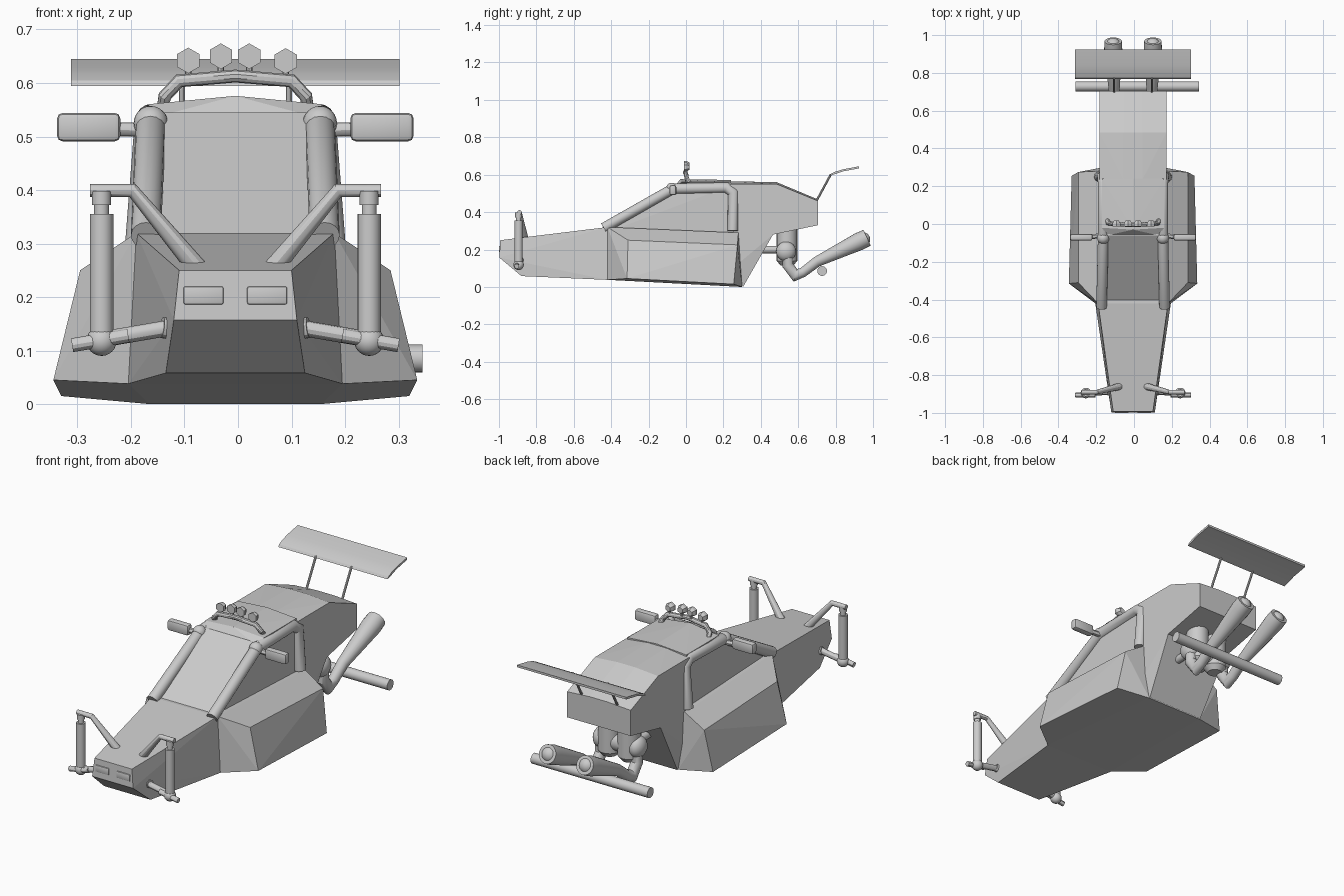
import bpy, bmesh
from mathutils import Vector

if "Cube" in bpy.data.objects:
    bpy.data.objects.remove(bpy.data.objects["Cube"])

X0 = -0.005  # the cross shaft sticks out on one side, so the body sits slightly off centre


def finish(name, bm, smooth=False):
    bmesh.ops.recalc_face_normals(bm, faces=bm.faces)
    bmesh.ops.translate(bm, verts=bm.verts, vec=(X0, 0, 0))
    me = bpy.data.meshes.new(name)
    bm.to_mesh(me)
    bm.free()
    ob = bpy.data.objects.new(name, me)
    bpy.context.collection.objects.link(ob)
    if smooth:
        bpy.ops.object.select_all(action='DESELECT')
        ob.select_set(True)
        bpy.context.view_layer.objects.active = ob
        bpy.ops.object.shade_smooth_by_angle()
    return ob


def hull(name, pts, mirror=True):
    """Flat-sided convex panel body from a few corner points."""
    bm = bmesh.new()
    for x, y, z in pts:
        bm.verts.new((x, y, z))
        if mirror and x:
            bm.verts.new((-x, y, z))
    r = bmesh.ops.convex_hull(bm, input=bm.verts)
    loose = [v for v in bm.verts if not v.link_faces]
    bmesh.ops.delete(bm, geom=loose, context='VERTS')
    bmesh.ops.dissolve_limit(bm, angle_limit=0.02, verts=bm.verts, edges=bm.edges)
    return finish(name, bm)


def box(name, lo, hi, bevel=0.0):
    bm = bmesh.new()
    bmesh.ops.create_cube(bm, size=1)
    for v in bm.verts:
        v.co = [(a + b) / 2 + c * (b - a) for a, b, c in zip(lo, hi, v.co)]
    if bevel:
        bmesh.ops.bevel(bm, geom=bm.edges[:], offset=bevel, segments=2, affect='EDGES', profile=0.5)
    return finish(name, bm, bevel > 0)


def tube(name, pts, radii, sides=14):
    """Capped tube through pts, mitred at the bends."""
    pts = [Vector(p) for p in pts]
    if not isinstance(radii, (list, tuple)):
        radii = [radii] * len(pts)
    bm = bmesh.new()
    rings = []
    d0 = (pts[1] - pts[0]).normalized()
    side = d0.orthogonal().normalized()
    ring = bmesh.ops.create_circle(bm, segments=sides, radius=1)['verts']
    q = Vector((0, 0, 1)).rotation_difference(d0)
    offs = [q @ v.co for v in ring]
    bmesh.ops.delete(bm, geom=ring, context='VERTS')
    prev = d0
    for i, p in enumerate(pts):
        nxt = (pts[i + 1] - p).normalized() if i + 1 < len(pts) else prev
        n = (prev + nxt).normalized()
        # slide the incoming ring along its direction onto the mitre plane
        cur = [o * radii[i] - prev * ((o * radii[i]).dot(n) / prev.dot(n)) for o in offs]
        rings.append([bm.verts.new(p + c) for c in cur])
        turn = prev.rotation_difference(nxt)
        offs = [turn @ o for o in offs]
        prev = nxt
    for a, b in zip(rings, rings[1:]):
        for k in range(sides):
            j = (k + 1) % sides
            bm.faces.new((a[k], a[j], b[j], b[k]))
    bm.faces.new(rings[0])
    bm.faces.new(rings[-1])
    return finish(name, bm, sides > 8)


def ball(name, c, r, scale=(1, 1, 1)):
    bm = bmesh.new()
    bmesh.ops.create_uvsphere(bm, u_segments=20, v_segments=12, radius=r)
    bmesh.ops.scale(bm, vec=scale, verts=bm.verts)
    bmesh.ops.translate(bm, vec=c, verts=bm.verts)
    return finish(name, bm, True)


# Main body panels
hull("nose", [(.105, -.993, .25), (.115, -.998, .157), (.13, -.88, .058),
              (.185, -.42, .32), (.2, -.42, .038)])
hull("side_pods", [(.185, -.42, .32), (.2, -.42, .038), (.29, -.31, .25), (.34, -.315, .045),
                   (.185, .28, .29), (.29, .275, .225), (.325, .255, .015), (.16, .30, 0)])
hull("cabin", [(.145, -.41, .315), (.135, -.06, .545), (.165, -.40, .3), (.16, -.05, .54),
               (.165, .26, .55), (.165, .26, .27)])
hull("roof_panel", [(.135, -.06, .54), (.165, -.02, .56), (0, -.03, .576), (.165, .24, .56),
                    (0, .24, .572), (.165, .24, .54)])
hull("rear_bulkhead", [(.178, .25, .54), (.178, .25, .1), (.16, .305, 0), (.178, .465, .28),
                       (.178, .48, .54)])
hull("tail", [(.178, .235, .55), (.05, .235, .565), (.178, .235, .3), (.178, .465, .28),
              (.178, .485, .55), (.05, .485, .56), (.178, .705, .46), (.05, .705, .468),
              (.178, .705, .33)])

for s, tag in ((1, "right"), (-1, "left")):
    # Cabin roll-cage tube
    tube("roll_tube_" + tag, [(s * .167, -.44, .315), (s * .158, -.07, .525), (s * .158, .215, .532),
                              (s * .162, .252, .505), (s * .178, .25, .30)], .028, 16)
    ball("tube_joint_" + tag, (s * .158, -.075, .525), .032)

    # Headlight frame and lens
    a, b = sorted((s * .022, s * .097))
    box("headlight_" + tag, (a, -1.0, .186), (b, -.97, .22), .004)

    # Front suspension
    tube("damper_" + tag, [(s * .25, -.895, .105), (s * .25, -.895, .355)], .022, 16)
    tube("damper_rod_" + tag, [(s * .25, -.895, .35), (s * .25, -.895, .385)], .014)
    tube("damper_cap_" + tag, [(s * .25, -.895, .372), (s * .25, -.895, .398)], .018)
    tube("upper_arm_" + tag, [(s * .272, -.89, .399), (s * .192, -.89, .399), (s * .072, -.86, .255)],
         [.012, .012, .019], 12)
    tube("lower_arm_" + tag, [(s * .12, -.89, .143), (s * .26, -.895, .119)], .015, 12)
    tube("wheel_stub_" + tag, [(s * .2, -.905, .128), (s * .305, -.905, .110)], .013, 12)
    tube("arm_mount_" + tag, [(s * .115, -.885, .14), (s * .137, -.89, .143)], .02, 12)
    ball("lower_joint_" + tag, (s * .25, -.895, .118), .028)

    # Side mirror
    tube("mirror_stalk_" + tag, [(s * .15, -.06, .512), (s * .25, -.07, .514)], .013, 12)
    a, b = sorted((s * .215, s * .333))
    box("mirror_" + tag, (a, -.088, .491), (b, -.052, .544), .01)

    # Wing strut
    tube("wing_strut_" + tag, [(s * .1, .695, .455), (s * .1, .775, .603)], .006, 10)

    # Twin engine cylinder and flared exhaust
    tube("engine_cylinder_" + tag, [(s * .055, .54, .33), (s * .055, .54, .14), (s * .055, .54, .115)],
         [.055, .055, .035], 20)
    tube("intake_" + tag, [(s * .07, .41, .2), (s * .07, .5, .2)], .02)
    tube("exhaust_" + tag, [(s * .1, .545, .19), (s * .1, .545, .115), (s * .1, .585, .062),
                            (s * .1, .625, .078), (s * .1, .70, .135), (s * .105, .925, .243),
                            (s * .105, .968, .263)],
         [.028, .028, .028, .026, .028, .048, .046], 20)
    ball("exhaust_mouth_" + tag, (s * .105, .945, .253), .04)
    ball("engine_side_cover_" + tag, (s * .1, .535, .19), .053, (.75, 1, 1))

tube("engine_crossbody", [(-.1, .535, .19), (.1, .535, .19)], .048, 20)
tube("cross_shaft", [(-.305, .728, .085), (.35, .728, .085)], .026, 20)

# Roof light bar with hexagonal lamps
tube("light_bar", [(-.135, .02, .555), (-.132, .005, .575), (-.105, 0, .604), (0, -.005, .613),
                   (.105, 0, .604), (.132, .005, .575), (.135, .02, .555)], .012, 10)
for i, (x, z) in enumerate(((-.088, .642), (-.027, .65), (.026, .65), (.094, .641))):
    tube("roof_lamp_%d" % (i + 1), [(x, -.012, z), (x, .003, z), (x, .018, z)], [.024, .024, .015], 6)
    tube("lamp_post_%d" % (i + 1), [(x, .002, .605), (x, .002, z)], .006, 8)

# Rear wing: thin curved section extruded sideways
profile = [(.768, .594), (.775, .605), (.80, .617), (.84, .629), (.925, .645),
           (.925, .634), (.84, .618), (.80, .604)]
bm = bmesh.new()
ends = [[bm.verts.new((x, y, z)) for y, z in profile] for x in (-.307, .307)]
for k in range(len(profile)):
    j = (k + 1) % len(profile)
    bm.faces.new((ends[0][k], ends[0][j], ends[1][j], ends[1][k]))
for e in ends:
    bm.faces.new(e)
finish("rear_wing", bm, True)
